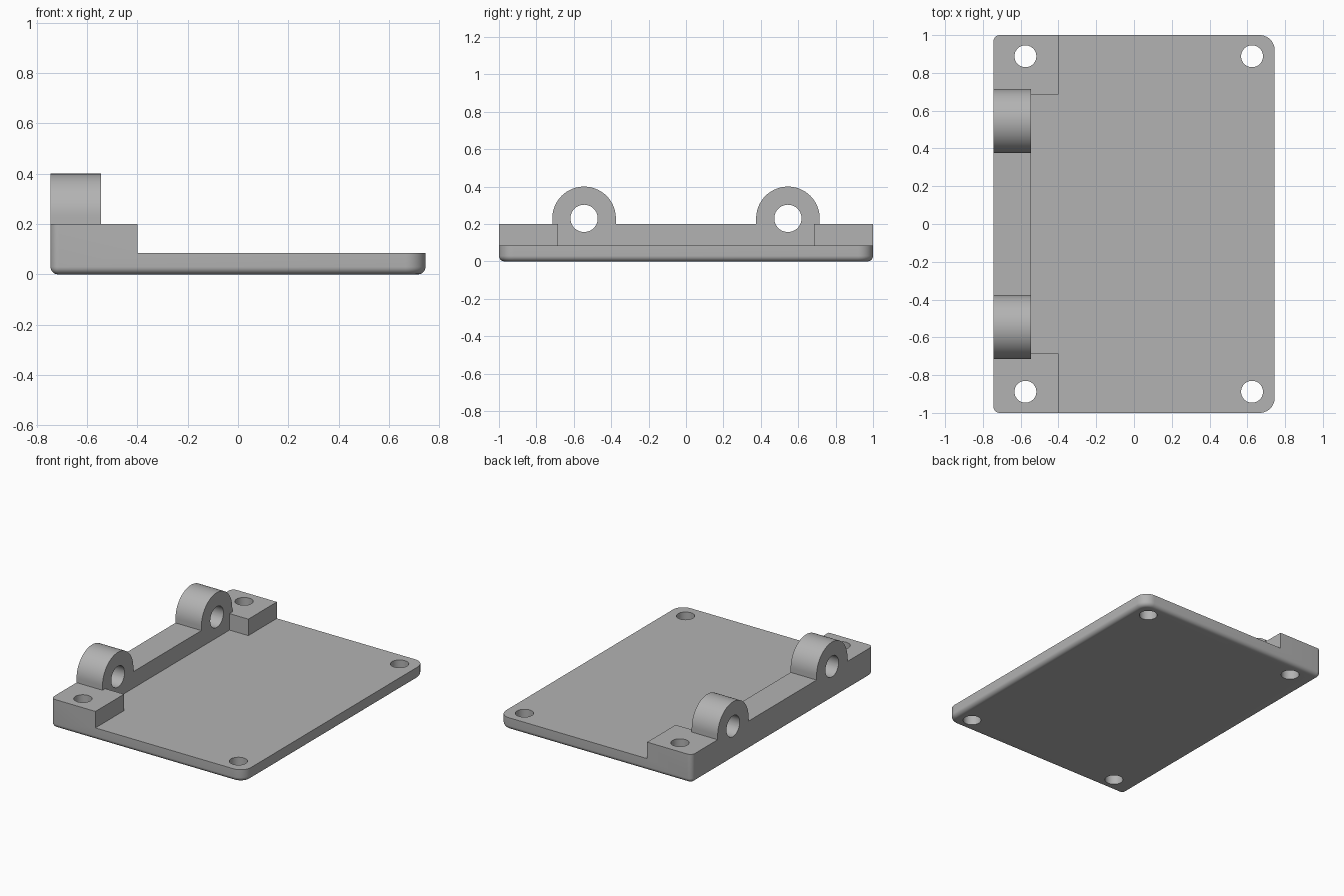
import bpy
import bmesh
from math import sin, cos, pi, radians

cube = bpy.data.objects.get("Cube")
if cube:
    bpy.data.objects.remove(cube, do_unlink=True)

grey = bpy.data.materials.new("plain_grey")
grey.use_nodes = True
grey.diffuse_color = (0.45, 0.45, 0.45, 1)
grey.node_tree.nodes["Principled BSDF"].inputs["Base Color"].default_value = grey.diffuse_color

HALF_X, HALF_Y = 0.745, 1.0
PLATE_TOP, STEP_TOP = 0.085, 0.2
BAR_X, BLOCK_X, BLOCK_Y = -0.545, -0.4, 0.685
LUG_Y, LUG_Z, LUG_R, BORE_R = 0.545, 0.23, 0.17, 0.073
FILLET = 0.03


def loft(name, rings):
    """Solid skinned through rings of equal point count."""
    bm = bmesh.new()
    loops = [[bm.verts.new(p) for p in ring] for ring in rings]
    for a, b in zip(loops, loops[1:]):
        for i in range(len(a)):
            j = (i + 1) % len(a)
            bm.faces.new((a[i], a[j], b[j], b[i]))
    bm.faces.new(loops[0][::-1])
    bm.faces.new(loops[-1])
    bmesh.ops.recalc_face_normals(bm, faces=bm.faces)
    mesh = bpy.data.meshes.new(name)
    bm.to_mesh(mesh)
    bm.free()
    mesh.materials.append(grey)
    obj = bpy.data.objects.new(name, mesh)
    bpy.context.collection.objects.link(obj)
    return obj


def arc(cx, cy, r, start, end, n):
    return [(cx + r * cos(start + (end - start) * i / n),
             cy + r * sin(start + (end - start) * i / n)) for i in range(n + 1)]


def outline(inset, z):
    """Plate outline: wide corners on the left side, tight ones on the right."""
    pts = []
    for k, (sx, sy, r) in enumerate([(1, 1, 0.08), (-1, 1, 0.035),
                                     (-1, -1, 0.035), (1, -1, 0.08)]):
        pts += arc(sx * (HALF_X - r), sy * (HALF_Y - r), r - inset,
                   k * pi / 2, (k + 1) * pi / 2, 10)
    return [(x, y, z) for x, y in pts]


def along_x(profile, x0, x1):
    return [[(x, y, z) for y, z in profile] for x in (x0, x1)]


def along_z(profile, z0, z1):
    return [[(x, y, z) for x, y in profile] for z in (z0, z1)]


def combine(target, tool, operation):
    mod = target.modifiers.new(operation.title(), "BOOLEAN")
    mod.operation, mod.solver, mod.object = operation, "EXACT", tool
    bpy.context.view_layer.objects.active = target
    bpy.ops.object.modifier_apply(modifier=mod.name)
    bpy.data.objects.remove(tool, do_unlink=True)


# Base body with a rounded lower edge
angles = [i * pi / 16 for i in range(9)]
rings = [outline(FILLET * (1 - sin(a)), FILLET * (1 - cos(a))) for a in angles]
base = loft("hinge_plate", rings + [outline(0, STEP_TOP)])

# Clear the top, leaving the hinge bar and two corner blocks
recess = [(BAR_X, -BLOCK_Y), (BLOCK_X, -BLOCK_Y), (BLOCK_X, -1.2), (1, -1.2),
          (1, 1.2), (BLOCK_X, 1.2), (BLOCK_X, BLOCK_Y), (BAR_X, BLOCK_Y)]
combine(base, loft("recess_cutter", along_z(recess, PLATE_TOP, 0.5)), "DIFFERENCE")

# Hinge lugs with rounded tops, then their bores
for y in (-LUG_Y, LUG_Y):
    lug = arc(y, LUG_Z, LUG_R, 0, pi, 40) + [(y - LUG_R, 0.15), (y + LUG_R, 0.15)]
    combine(base, loft("hinge_lug", along_x(lug, -HALF_X, BAR_X)), "UNION")
for y in (-LUG_Y, LUG_Y):
    bore = arc(y, LUG_Z, BORE_R, 0, 2 * pi, 40)[:-1]
    combine(base, loft("bore_cutter", along_x(bore, -1, -0.3)), "DIFFERENCE")

# Four screw holes
for x in (-0.575, 0.625):
    for y in (-0.888, 0.888):
        hole = arc(x, y, 0.058, 0, 2 * pi, 40)[:-1]
        combine(base, loft("screw_hole_cutter", along_z(hole, -0.1, 0.5)), "DIFFERENCE")

bpy.ops.object.select_all(action="DESELECT")
base.select_set(True)
bpy.context.view_layer.objects.active = base
bpy.ops.object.shade_smooth_by_angle(angle=radians(30))
